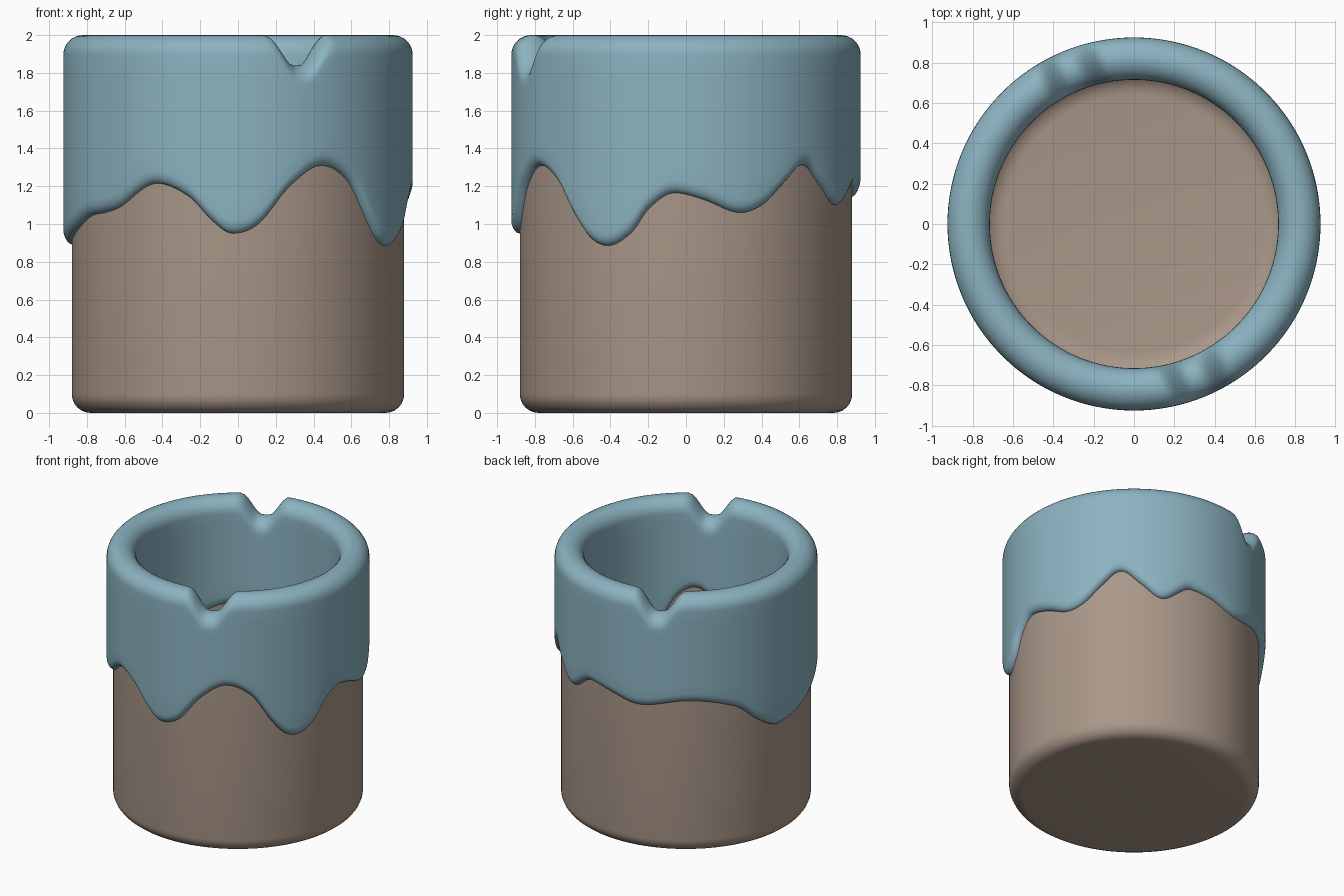
import bpy
import bmesh
from math import sin, cos, pi, radians, degrees

if "Cube" in bpy.data.objects:
    bpy.data.objects.remove(bpy.data.objects["Cube"], do_unlink=True)

SEGMENTS = 192
INNER, OUTER = 0.715, 0.925            # glaze radii
CLAY_INNER, CLAY_OUTER = 0.76, 0.88    # clay radii
RIM = (OUTER - INNER) / 2              # radius of the rounded rim
NOTCH_ANGLE = radians(-68)

# Lower edge of the glaze: angle in degrees, height
DRIPS = [(-165, .965), (-151, 1.045), (-143, 1.06), (-135, 1.09), (-119, 1.215),
         (-107, 1.145), (-99, 1.02), (-92, .95), (-83, 1.0), (-72, 1.2),
         (-60, 1.31), (-49, 1.23), (-40, 1.03), (-34, .92), (-28, .885),
         (-19, .955), (-13, 1.08), (-4, 1.165), (6, 1.13), (19, 1.06),
         (27, 1.1), (35, 1.21), (44, 1.315), (53, 1.21), (63, 1.1),
         (77, 1.215), (88, 1.19), (103, 1.135), (126, 1.19), (148, 1.115),
         (160, .97), (171, .89), (183, .915)]


def make_material(name, color):
    mat = bpy.data.materials.new(name)
    mat.use_nodes = True
    mat.diffuse_color = (*color, 1)
    mat.node_tree.nodes["Principled BSDF"].inputs["Base Color"].default_value = (*color, 1)
    return mat


def drip_height(angle):
    """Smooth periodic curve through the drip points."""
    deg = (degrees(angle) - DRIPS[0][0]) % 360 + DRIPS[0][0]
    count = len(DRIPS)

    def point(i):
        a, z = DRIPS[i % count]
        return a + 360 * (i // count), z

    i = max(k for k in range(count) if DRIPS[k][0] <= deg)
    (a0, z0), (a1, z1), (a2, z2), (a3, z3) = [point(i + k) for k in (-1, 0, 1, 2)]
    span = a2 - a1
    t = (deg - a1) / span
    m1 = (z2 - z0) / (a2 - a0) * span
    m2 = (z3 - z1) / (a3 - a1) * span
    # Keep crests and tips level
    if (z2 - z1) * (z1 - z0) <= 0:
        m1 = 0
    if (z3 - z2) * (z2 - z1) <= 0:
        m2 = 0
    s = 1 - t
    return (z1 * s * s * (1 + 2 * t) + m1 * t * s * s
            + z2 * t * t * (3 - 2 * t) - m2 * t * t * s)


def notch_depth(angle, radius):
    """Straight channel crossing the rim on two opposite sides."""
    across = abs(radius * sin(angle - NOTCH_ANGLE))
    t = min(max((across - 0.02) / 0.16, 0), 1)
    return 0.16 * (1 + cos(pi * t)) / 2


def glaze_profile(angle):
    """Cross-section from the inner drip edge, over the rim, to the outer one."""
    low = drip_height(angle)
    lip, fold = 0.07, OUTER - CLAY_OUTER
    mid = (INNER + OUTER) / 2
    steps = [k * pi / 10 for k in range(6)]
    lip_arc = [(fold * (1 - sin(s)), lip * (1 - cos(s))) for s in steps]
    wall = [k / 8 for k in range(1, 8)]

    def top(radius):
        return 2 - RIM - notch_depth(angle, radius)

    pts = [(CLAY_INNER + 0.02, low)]
    pts += [(INNER + d, low + h) for d, h in lip_arc]
    pts += [(INNER, low + lip + (top(INNER) - low - lip) * t) for t in wall]
    for k in range(17):
        s = pi - pi * k / 16
        r = mid + RIM * cos(s)
        pts.append((r, top(r) + RIM * sin(s)))
    pts += [(OUTER, low + lip + (top(OUTER) - low - lip) * t) for t in reversed(wall)]
    pts += [(OUTER - d, low + h) for d, h in reversed(lip_arc)]
    pts.append((CLAY_OUTER - 0.02, low))
    return pts


def clay_profile(angle):
    """Cross-section from the floor centre, up the wall, down to the base centre."""
    arc = [k * pi / 12 for k in range(7)]
    floor, fillet, foot = 0.12, 0.12, 0.1
    pts = [(0, floor)]
    pts += [(CLAY_INNER - fillet * (1 - sin(s)), floor + fillet * (1 - cos(s))) for s in arc]
    pts += [(CLAY_INNER, 1.6), (CLAY_OUTER, 1.6)]
    pts += [(CLAY_OUTER - foot * (1 - cos(s)), foot * (1 - sin(s))) for s in arc]
    pts.append((0, 0))
    return pts


def lathe(name, profile, mat):
    """Sweep a profile that may change with the angle around the z axis."""
    bm = bmesh.new()
    rings = []
    for i in range(SEGMENTS):
        a = 2 * pi * i / SEGMENTS
        rings.append([bm.verts.new((r * cos(a), r * sin(a), z)) for r, z in profile(a)])
    for i, ring in enumerate(rings):
        following = rings[(i + 1) % SEGMENTS]
        for k in range(len(ring) - 1):
            bm.faces.new((ring[k], ring[k + 1], following[k + 1], following[k]))
    bmesh.ops.remove_doubles(bm, verts=bm.verts, dist=0.0001)
    bmesh.ops.recalc_face_normals(bm, faces=bm.faces)
    # The outermost face must point away from the axis
    probe = max(bm.faces, key=lambda f: f.calc_center_median().xy.length)
    if probe.normal.xy.dot(probe.calc_center_median().xy) < 0:
        bmesh.ops.reverse_faces(bm, faces=bm.faces)
    mesh = bpy.data.meshes.new(name)
    bm.to_mesh(mesh)
    bm.free()
    mesh.materials.append(mat)
    obj = bpy.data.objects.new(name, mesh)
    bpy.context.collection.objects.link(obj)
    bpy.ops.object.select_all(action="DESELECT")
    obj.select_set(True)
    bpy.context.view_layer.objects.active = obj
    bpy.ops.object.shade_smooth_by_angle(angle=radians(50))
    return obj


# Clay cup and the dripping glaze over its rim
lathe("clay_cup", clay_profile, make_material("warm clay", (0.40, 0.31, 0.25)))
lathe("dripping_glaze", glaze_profile, make_material("blue glaze", (0.26, 0.45, 0.53)))
